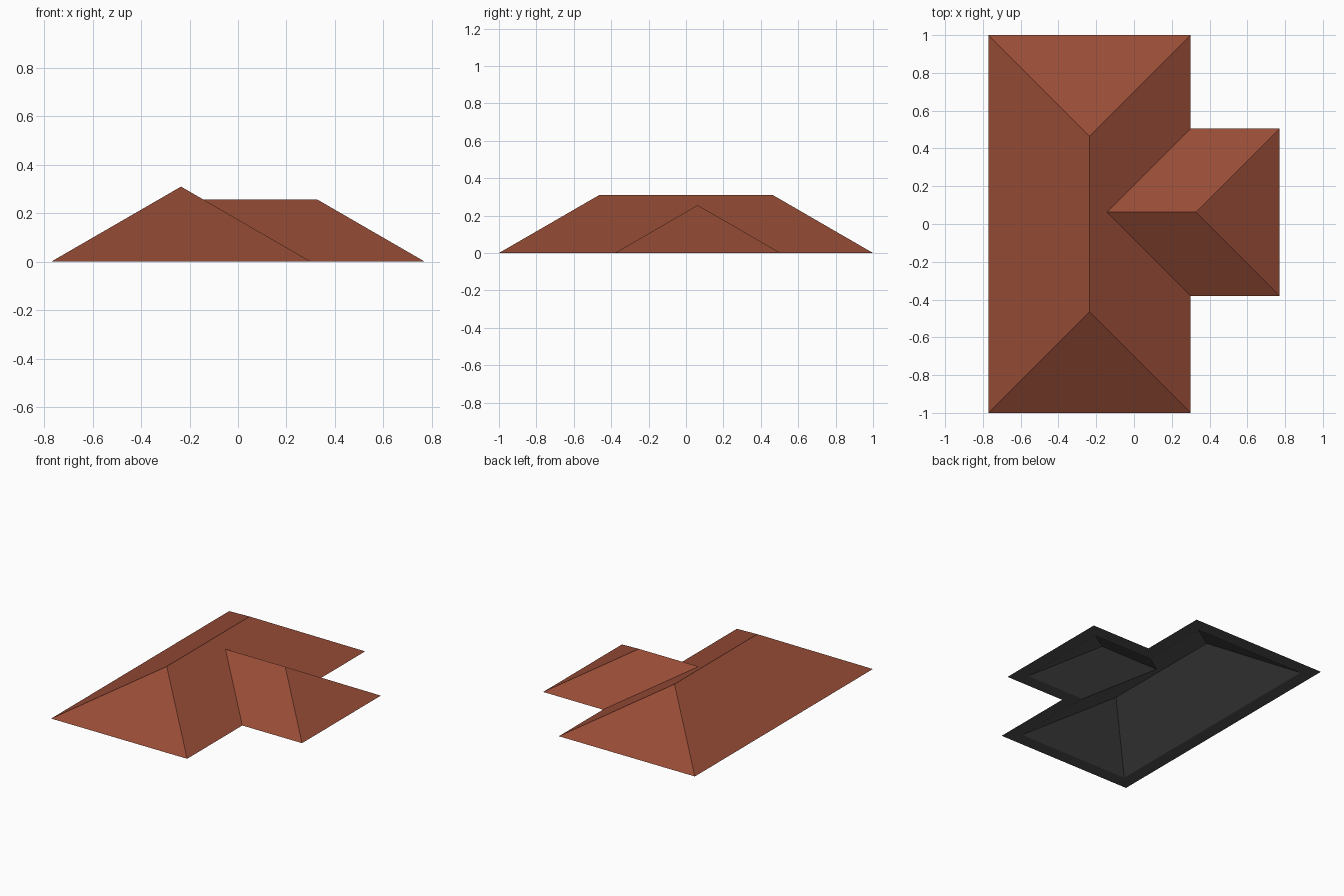
import bpy
import bmesh

if "Cube" in bpy.data.objects:
    bpy.data.objects.remove(bpy.data.objects["Cube"])

SLOPE = 0.578          # roof pitch, about 30 degrees
EAVE = 0.095           # flat eave width under the roof
X0, X1, X2 = -0.77, 0.30, 0.77     # main left, main right, wing right
Y1 = 1.0                           # main half length
W0, W1 = -0.38, 0.505              # wing sides


def material(name, color):
    m = bpy.data.materials.new(name)
    m.diffuse_color = (*color, 1)
    m.use_nodes = True
    m.node_tree.nodes["Principled BSDF"].inputs["Base Color"].default_value = m.diffuse_color
    return m


def eave_loop(d):
    """Plan outline inset by d: four main corners, two valleys, two wing corners."""
    x0, x1, x2, y = X0 + d, X1 - d, X2 - d, Y1 - d
    w0, w1 = W0 + d, W1 - d
    return [(x0, -y, 0), (x1, -y, 0), (x1, w0, 0), (x2, w0, 0),
            (x2, w1, 0), (x1, w1, 0), (x1, y, 0), (x0, y, 0)]


def ridge_points(d):
    """Main ridge ends, then wing ridge ends (inner, outer)."""
    half, whalf = (X1 - X0) / 2, (W1 - W0) / 2
    xm, ym = (X0 + X1) / 2, (W0 + W1) / 2
    zm, zw = SLOPE * (half - d), SLOPE * (whalf - d)
    return [(xm, half - Y1, zm), (xm, Y1 - half, zm),
            (X1 - whalf, ym, zw), (X2 - whalf, ym, zw)]


# Slopes by index: 0-7 eave loop, 8-9 main ridge, 10-11 wing ridge
SLOPES = [(0, 1, 8), (6, 7, 9), (7, 0, 8, 9),
          (1, 2, 10, 5, 6, 9, 8),
          (2, 3, 11, 10), (4, 5, 10, 11), (3, 4, 11)]


def make_object(name, bm, mat, up):
    # Point every face up or down
    bm.normal_update()
    for f in bm.faces:
        if (f.normal.z > 0) != up:
            f.normal_flip()
    mesh = bpy.data.meshes.new(name)
    bm.to_mesh(mesh)
    bm.free()
    mesh.materials.append(mat)
    obj = bpy.data.objects.new(name, mesh)
    bpy.context.collection.objects.link(obj)


def add_slopes(bm, d):
    verts = [bm.verts.new(p) for p in eave_loop(d) + ridge_points(d)]
    for s in SLOPES:
        bm.faces.new([verts[i] for i in s])
    return verts


# Tiled outer roof
bm = bmesh.new()
add_slopes(bm, 0)
make_object("roof_covering", bm, material("terracotta", (0.31, 0.072, 0.037)), True)

# Hollow underside with a flat eave band
bm = bmesh.new()
inner = add_slopes(bm, EAVE)
outer = [bm.verts.new(p) for p in eave_loop(0)]
for i in range(8):
    j = (i + 1) % 8
    bm.faces.new([outer[i], outer[j], inner[j], inner[i]])
make_object("roof_underside", bm, material("dark grey", (0.08, 0.08, 0.08)), False)
